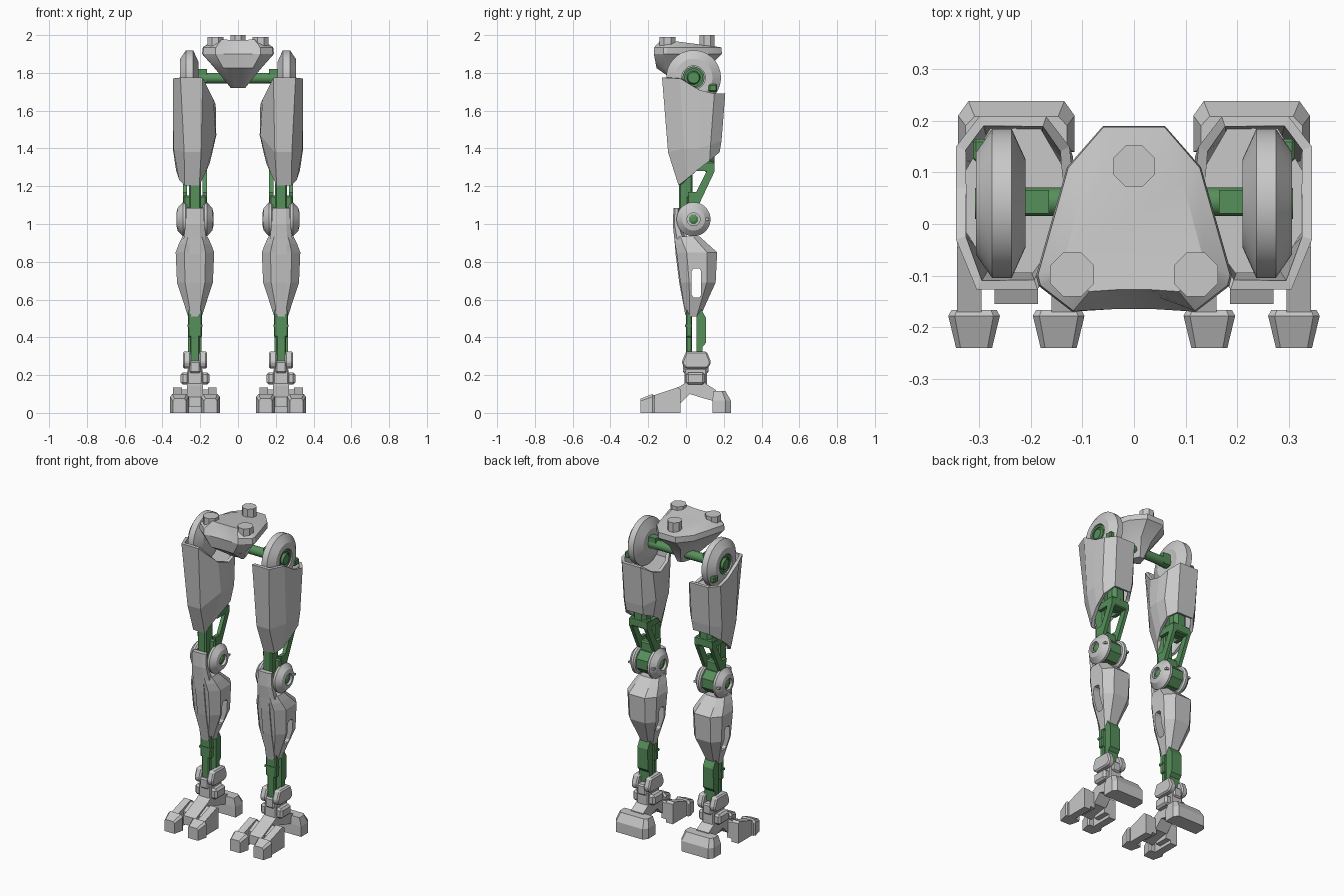
import bpy, bmesh, math

XC = 0.228                      # centre line of one leg
HIP, KNEE = (0.04, 1.775), (0.04, 1.025)


def material(name, col):
    m = bpy.data.materials.new(name)
    m.diffuse_color = (*col, 1)
    return m


GREY = material("armour_grey", (0.58, 0.58, 0.58))
GREEN = material("frame_green", (0.095, 0.28, 0.105))


def loft(name, rings, mat, mirror=True, cap=True, smooth=False):
    """Skin a list of equal-length point rings; leg parts are mirrored in x."""
    bm = bmesh.new()
    vs = [[bm.verts.new(p) for p in r] for r in rings]
    n = len(rings[0])
    for a, b in zip(vs, vs[1:]):
        for i in range(n):
            j = (i + 1) % n
            bm.faces.new((a[i], a[j], b[j], b[i]))
    if cap:
        bm.faces.new(vs[0][::-1])
        bm.faces.new(vs[-1])
    bmesh.ops.recalc_face_normals(bm, faces=bm.faces)
    me = bpy.data.meshes.new(name)
    bm.to_mesh(me)
    bm.free()
    ob = bpy.data.objects.new(name, me)
    bpy.context.collection.objects.link(ob)
    me.materials.append(mat)
    if smooth:
        bpy.ops.object.select_all(action='DESELECT')
        bpy.context.view_layer.objects.active = ob
        ob.select_set(True)
        bpy.ops.object.shade_smooth_by_angle(angle=math.radians(28))
    if mirror:
        mod = ob.modifiers.new("mirror", 'MIRROR')
        mod.use_mirror_merge = False
    return ob


def prism(name, yz, x0, x1, mat, **kw):
    return loft(name, [[(x, y, z) for y, z in yz] for x in (x0, x1)], mat, **kw)


def box(name, x, y, z, mat, bevel=0.0):
    ob = prism(name, [(y[0], z[0]), (y[1], z[0]), (y[1], z[1]), (y[0], z[1])], x[0], x[1], mat)
    if bevel:
        b = ob.modifiers.new("bevel", 'BEVEL')
        b.width, b.segments = bevel, 1
    return ob


def lathe(name, profile, centre, mat, n=32, flip=False, **kw):
    """Turn (radius, x) points round an x axis; flip swaps leg sides."""
    rings = []
    for r, x in profile:
        x = 2 * XC - x if flip else x
        rings.append([(x, centre[0] + r * math.cos((i + .5) * 2 * math.pi / n),
                       centre[1] + r * math.sin((i + .5) * 2 * math.pi / n)) for i in range(n)])
    return loft(name, rings, mat, smooth=n > 12, **kw)


def ring(w, y0, y1, z, cx=0.45, cy=0.25, xc=XC):
    """Rectangle with cut corners at height z."""
    a, c = w * (1 - cx), (y1 - y0) * cy
    return [(xc - a, y0, z), (xc + a, y0, z), (xc + w, y0 + c, z), (xc + w, y1 - c, z),
            (xc + a, y1, z), (xc - a, y1, z), (xc - w, y1 - c, z), (xc - w, y0 + c, z)]


# Pelvis, with a shallow notch in the front edge
half = [(0.06, 0.19), (0.13, 0.11), (0.19, -0.10), (0.185, -0.12), (0.12, -0.17), (0.04, -0.14)]
outline = half + [(-x, y) for x, y in half[::-1]]
rim = [(x, -0.165 if abs(x) == 0.04 else y, 1.90) for x, y in outline]
loft("pelvis", [
    [(x * 0.2, 0.03 + y * 0.2, 1.72) for x, y in outline],
    [(x * 0.65, y * 0.74 - 0.03, 1.825) for x, y, _ in rim],
    rim,
    [(x * 0.98, y * 0.99, 1.935) for x, y in outline],
    [(x * 0.72, -0.127 if abs(x) == 0.04 else y * 0.77, 1.96 - 0.1 * y) for x, y in outline]],
    GREY, mirror=False, smooth=True)


# Pelvis studs
def stud(name, x, y, r, top, mirror):
    pts = [(x + r * math.cos((i + .5) * math.pi / 4), y + r * math.sin((i + .5) * math.pi / 4))
           for i in range(8)]
    loft(name, [[(a, b, z) for a, b in pts] for z in (1.92, top)], GREY, mirror=mirror)


stud("front_stud", 0.12, -0.098, 0.046, 1.99, True)
stud("rear_stud", 0.0, 0.112, 0.043, 2.0, False)

# Hip axle and joint
lathe("hip_axle", [(0.028, 0), (0.028, 0.25)], (0.043, 1.772), GREEN)
prism("axle_bracket", [(0.02, 1.75), (0.066, 1.75), (0.066, 1.82), (0.02, 1.82)], 0.165, 0.22, GREEN)
lathe("hip_disc", [(0.05, 0.215), (0.085, 0.21), (0.145, 0.237), (0.145, 0.275), (0.10, 0.306),
                   (0.062, 0.306), (0.062, 0.285), (0.04, 0.285)], HIP, GREY, n=40)
lathe("hip_hub", [(0.058, 0.26), (0.058, 0.300), (0.046, 0.300), (0.046, 0.292),
                  (0.036, 0.292), (0.03, 0.308)], HIP, GREEN, n=24)
box("hip_lug", (0.28, 0.312), (0.12, 0.165), (1.70, 1.74), GREEN, 0.006)

# Thigh armour shell with an inner deck under the hip
top = [(0.187, -0.127, 1.775), (0.305, -0.127, 1.775), (0.345, -0.03, 1.77), (0.345, 0.07, 1.71),
       (0.345, 0.15, 1.69), (0.30, 0.208, 1.69), (0.17, 0.208, 1.69), (0.125, 0.15, 1.65),
       (0.118, 0.08, 1.63), (0.13, -0.01, 1.66)]
mid = [(0.195, -0.095, 1.38), (0.285, -0.095, 1.38), (0.342, -0.01, 1.40), (0.345, 0.06, 1.40),
       (0.342, 0.13, 1.42), (0.295, 0.188, 1.44), (0.17, 0.188, 1.44), (0.118, 0.13, 1.47),
       (0.115, 0.06, 1.47), (0.118, 0.0, 1.47)]
low = [(0.205, -0.04, 1.205), (0.283, -0.04, 1.205), (0.312, 0.0, 1.235), (0.328, 0.06, 1.285),
       (0.332, 0.125, 1.335), (0.29, 0.178, 1.38), (0.175, 0.178, 1.38), (0.14, 0.125, 1.36),
       (0.15, 0.06, 1.32), (0.175, 0.0, 1.265)]
thigh = loft("thigh_armour", [low, mid, top], GREY, cap=False)
sol = thigh.modifiers.new("shell", 'SOLIDIFY')
sol.thickness, sol.offset = 0.02, -1
loft("thigh_deck", [ring(0.098, -0.095, 0.185, z, 0.5, 0.3, 0.23) for z in (1.58, 1.63)], GREY)

# Thigh frame: core bar, rear piston and side struts
box("thigh_core", (0.197, 0.259), (-0.038, 0.035), (1.03, 1.60), GREEN, 0.008)
loft("thigh_piston", [ring(0.045, 0.07, 0.15, z) for z in (1.28, 1.5)], GREEN)
for x in (0.165, 0.269):
    prism("thigh_strut", [(0.01, 1.17), (0.02, 1.12), (0.045, 1.10), (0.072, 1.11), (0.152, 1.28),
                          (0.152, 1.31), (0.115, 1.29), (0.055, 1.17)], x, x + 0.022, GREEN)
    prism("thigh_beam", [(0.03, 1.28), (0.15, 1.28), (0.15, 1.32), (0.03, 1.32)], x, x + 0.022, GREEN)
box("rear_crossbar", (0.167, 0.289), (0.10, 0.151), (1.275, 1.33), GREEN, 0.006)
box("lower_thigh_link", (0.167, 0.289), (0.005, 0.06), (1.08, 1.15), GREEN, 0.008)

# Knee joint with a dished cap on each side
lathe("knee_core", [(0.074, 0.18), (0.074, 0.276)], KNEE, GREEN, n=8)
for flip in (False, True):
    lathe("knee_cap", [(0.03, 0.268), (0.08, 0.27), (0.09, 0.278), (0.09, 0.292), (0.06, 0.320),
                       (0.034, 0.326), (0.034, 0.31), (0.02, 0.31)], KNEE, GREY, flip=flip)
    lathe("knee_bolt", [(0.026, 0.30), (0.026, 0.316), (0.014, 0.322)], KNEE, GREEN, n=8, flip=flip)
    x = 2 * XC - 0.305 if flip else 0.305
    box("knee_pin", (x - 0.012, x + 0.012), (0.097, 0.122), (1.019, 1.031), GREY)

# Shin armour with a through slot, and the plate rising over the knee
shin = loft("shin_armour", [
    ring(0.036, 0.0, 0.075, 0.51), ring(0.095, -0.03, 0.157, 0.69), ring(0.102, -0.05, 0.165, 0.85),
    ring(0.085, -0.058, 0.115, 0.895), ring(0.066, -0.062, 0.07, 0.935)], GREY)
slot = prism("slot_cutter", [(0.04, 0.61), (0.07, 0.61), (0.08, 0.625), (0.08, 0.75),
                             (0.07, 0.765), (0.04, 0.765), (0.03, 0.75), (0.03, 0.625)],
             0.05, 0.42, GREY, mirror=False)
slot.hide_render = True
slot.hide_viewport = True
cut = shin.modifiers.new("slot", 'BOOLEAN')
cut.operation, cut.object, cut.solver = 'DIFFERENCE', slot, 'EXACT'
shin.modifiers.move(1, 0)
loft("knee_plate", [ring(0.06, -0.062, 0.0, 0.92), ring(0.05, -0.07, -0.035, 1.0),
                    ring(0.046, -0.066, -0.035, 1.085)], GREY)
prism("shin_ridge", [(-0.066, 0.98), (-0.055, 0.84), (-0.036, 0.69), (-0.004, 0.52),
                     (0.02, 0.52), (0.0, 0.98)], XC - 0.03, XC + 0.03, GREY)

# Ankle frame
box("ankle_front_bar", (XC - 0.037, XC + 0.037), (0.0, 0.033), (0.40, 0.55), GREEN, 0.006)
box("ankle_lower_bar", (XC - 0.026, XC + 0.026), (0.0, 0.033), (0.26, 0.42), GREEN, 0.006)
prism("ankle_rear_bar", [(0.056, 0.28), (0.088, 0.28), (0.088, 0.35), (0.105, 0.37), (0.107, 0.50),
                         (0.08, 0.55), (0.056, 0.55)], XC - 0.036, XC + 0.036, GREEN)
box("ankle_band", (XC - 0.04, XC + 0.04), (-0.004, 0.03), (0.455, 0.468), GREEN)

# Ankle collar, neck and side lugs
collar = [(0.0, 0.235), (0.11, 0.235), (0.13, 0.255), (0.13, 0.275), (0.11, 0.325),
          (0.0, 0.325), (-0.02, 0.275), (-0.02, 0.255)]
for s in (-1, 1):
    ob = prism("ankle_collar", collar, *sorted((XC + s * 0.022, XC + s * 0.064)), GREY)
    bev = ob.modifiers.new("bevel", 'BEVEL')
    bev.width, bev.segments = 0.008, 1
    box("ankle_lug", sorted((XC + s * 0.03, XC + s * 0.076)), (0.0, 0.10), (0.15, 0.215), GREY, 0.012)
box("collar_centre", (XC - 0.03, XC + 0.03), (-0.015, 0.12), (0.21, 0.275), GREY, 0.008)
box("ankle_neck", (XC - 0.04, XC + 0.04), (-0.008, 0.11), (0.14, 0.235), GREY, 0.006)

# Foot: sloping bridge, two toes and a wide heel
prism("foot_bridge", [(-0.155, 0.03), (-0.155, 0.085), (-0.03, 0.142), (0.03, 0.18), (0.08, 0.17),
                      (0.16, 0.12), (0.16, 0.06), (0.10, 0.075), (0.02, 0.10), (-0.03, 0.05)],
      XC - 0.042, XC + 0.042, GREY)
for s in (-1, 1):
    prism("toe_base", [(-0.18, 0.0), (-0.18, 0.09), (-0.045, 0.135), (-0.03, 0.125),
                       (-0.03, 0.0)], *sorted((XC + s * 0.068, XC + s * 0.115)), GREY)
    prism("toe_link", [(-0.12, 0.02), (-0.12, 0.09), (-0.045, 0.125), (-0.03, 0.12), (-0.03, 0.02)],
          *sorted((XC + s * 0.035, XC + s * 0.075)), GREY)
    tx = XC + s * 0.082
    tip = [(-0.167, 0.044, 0.09), (-0.178, 0.05, 0.10), (-0.24, 0.035, 0.075)]
    loft("toe_tip", [[(tx - w, y, 0), (tx + w, y, 0), (tx + w, y, h * 0.85), (tx + w * 0.75, y, h),
                      (tx - w * 0.75, y, h), (tx - w, y, h * 0.85)] for y, w, h in tip], GREY)
heel = [(-0.113, 0.14), (0.113, 0.14), (0.113, 0.21), (0.093, 0.238), (-0.093, 0.238), (-0.113, 0.21)]
loft("heel", [[(XC + x, y, 0) for x, y in heel], [(XC + x, y, 0.065) for x, y in heel],
              [(XC + x * 0.87, 0.145 + (y - 0.14) * 0.65, 0.115) for x, y in heel]], GREY)
